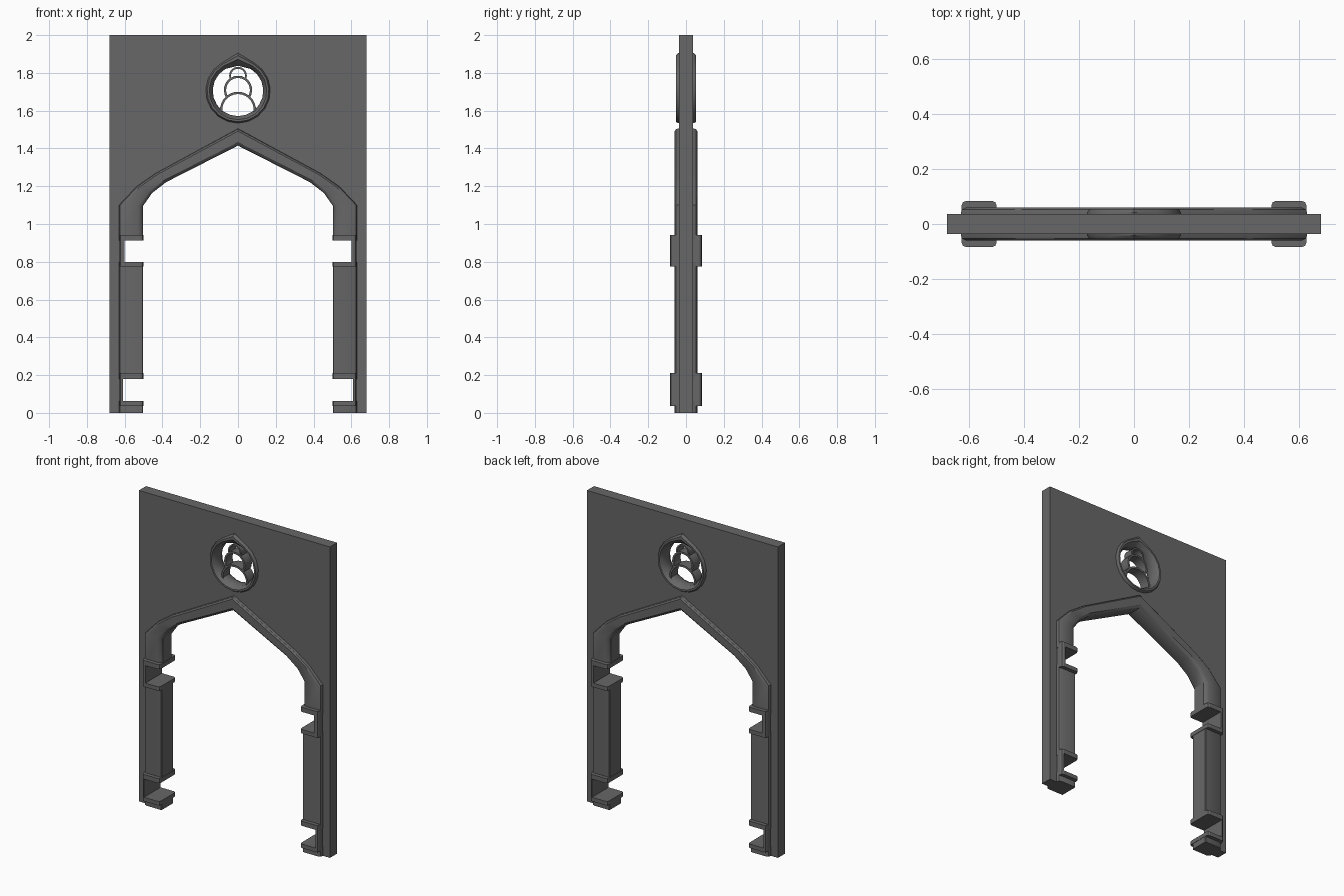
import bpy, bmesh, math
from mathutils import Vector

cube = bpy.data.objects.get("Cube")
if cube:
    bpy.data.objects.remove(cube, do_unlink=True)

stone = bpy.data.materials.new("dark grey stone")
stone.use_nodes = True
grey = (0.135, 0.135, 0.135, 1)
stone.diffuse_color = grey
stone.node_tree.nodes["Principled BSDF"].inputs["Base Color"].default_value = grey


def finish(bm, name, smooth=False):
    bmesh.ops.recalc_face_normals(bm, faces=bm.faces)
    mesh = bpy.data.meshes.new(name)
    bm.to_mesh(mesh)
    bm.free()
    mesh.materials.append(stone)
    obj = bpy.data.objects.new(name, mesh)
    bpy.context.collection.objects.link(obj)
    if smooth:
        bpy.ops.object.select_all(action='DESELECT')
        obj.select_set(True)
        bpy.context.view_layer.objects.active = obj
        bpy.ops.object.shade_smooth_by_angle(angle=math.radians(32))
    return obj


def band(name, inner, outer, section, closed=False, smooth=True):
    """Loft a section (t from inner to outer, y) between two x-z paths."""
    bm = bmesh.new()
    section = section + [(t, -y) for t, y in reversed(section)]
    rings = []
    for a, b in zip(inner, outer):
        ring = []
        for t, y in section:
            p = Vector(a).lerp(Vector(b), t)
            ring.append(bm.verts.new((p.x, y, p.y)))
        rings.append(ring)
    n = len(section)
    pairs = list(zip(rings, rings[1:]))
    if closed:
        pairs.append((rings[-1], rings[0]))
    else:
        bm.faces.new(rings[0])
        bm.faces.new(rings[-1])
    for r, s in pairs:
        for j in range(n):
            k = (j + 1) % n
            bm.faces.new((r[j], r[k], s[k], s[j]))
    return finish(bm, name, smooth)


def mirrored(half):
    """Complete a path that ends on the centre line."""
    return half + [(-x, z) for x, z in reversed(half[:-1])]


def arc(r, cz, start, end, steps):
    angles = [math.radians(start + (end - start) * i / steps) for i in range(steps + 1)]
    return [(r * math.cos(a), cz + r * math.sin(a)) for a in angles]


def drop(r, tip):
    """Round outline with a pointed top."""
    return arc(r, 1.705, 60, -240, 16) + [(0, tip)]


# Notches: bottom, top, depth in x
notches = [(0.063, 0.18, 0.61), (0.80, 0.913, 0.60)]

# Wall with arched doorway, jamb notches and window hole
half = [(0.68, 2), (0.68, 0), (0.53, 0)]
for z0, z1, x in notches:
    half += [(0.53, z0), (x, z0), (x, z1), (0.53, z1)]
half += [(0.53, 1.1), (0.48, 1.18), (0.40, 1.235), (0, 1.44)]
outline = half + [(-x, z) for x, z in reversed(half[:-1])]
bm = bmesh.new()
edges = []
for loop in (outline, drop(0.15, 1.865)):
    vs = [bm.verts.new((x, -0.036, z)) for x, z in loop]
    edges += [bm.edges.new((v, vs[i - 1])) for i, v in enumerate(vs)]
bmesh.ops.triangle_fill(bm, use_beauty=True, edges=edges, normal=(0, -1, 0))
ext = bmesh.ops.extrude_face_region(bm, geom=bm.faces[:], use_keep_orig=True)
bmesh.ops.translate(bm, vec=(0, 0.072, 0),
                    verts=[g for g in ext["geom"] if isinstance(g, bmesh.types.BMVert)])
finish(bm, "wall")

# Arch moulding, rounded on both edges
arch_in = mirrored([(0.503, 0.913), (0.503, 1.095), (0.455, 1.164), (0.38, 1.222), (0, 1.415)])
arch_out = mirrored([(0.63, 0.913), (0.63, 1.10), (0.535, 1.20), (0.434, 1.27), (0, 1.505)])
band("arch_moulding", arch_in, arch_out,
     [(0, -0.042), (0.07, -0.053), (0.2, -0.06), (0.85, -0.06), (0.96, -0.053), (1, -0.042)])

# Jamb mouldings between the notches, and the brackets around them
for side, s in (("left", 1), ("right", -1)):
    for part, z0, z1 in (("foot", 0, notches[0][0]), ("shaft", notches[0][1], notches[1][0])):
        band(f"{side}_jamb_{part}", [(s * 0.502, z0), (s * 0.502, z1)],
             [(s * 0.63, z0), (s * 0.63, z1)],
             [(0, -0.057), (0.03, -0.06), (0.85, -0.06), (0.96, -0.053), (1, -0.042)])

    for part, (z0, z1, x) in zip(("lower", "upper"), notches):
        a, b = z0 - 0.026, z1 + 0.03
        bm = bmesh.new()
        shape = [(0.5, a), (0.627, a), (0.627, b), (0.5, b), (0.5, z1), (x, z1), (x, z0), (0.5, z0)]
        face = bm.faces.new([bm.verts.new((s * px, -0.084, pz)) for px, pz in shape])
        ext = bmesh.ops.extrude_face_region(bm, geom=[face], use_keep_orig=True)
        bmesh.ops.translate(bm, vec=(0, 0.168, 0),
                            verts=[g for g in ext["geom"] if isinstance(g, bmesh.types.BMVert)])
        ends = [e for e in bm.edges
                if abs(e.verts[0].co.z - e.verts[1].co.z) > 0.01
                and all(abs(v.co.x) < 0.51 or abs(v.co.x) > 0.62 for v in e.verts)]
        bmesh.ops.bevel(bm, geom=ends, offset=0.016, segments=2, profile=0.5, affect='EDGES')
        finish(bm, f"{side}_{part}_bracket")

# Window surround
band("window_surround", drop(0.134, 1.838), drop(0.171, 1.905),
     [(0, -0.025), (0.35, -0.046), (0.5, -0.054), (0.8, -0.054), (1, -0.042)], closed=True)

# Window tracery: three stacked arches
for name, cz, r, thick, dip in (("lower", 1.605, 0.095, 0.012, 20),
                                ("middle", 1.71, 0.075, 0.012, 35),
                                ("upper", 1.785, 0.047, 0.01, 30)):
    band(f"{name}_tracery_arch", arc(r - thick, cz, -dip, 180 + dip, 16),
         arc(r, cz, -dip, 180 + dip, 16), [(0, -0.034), (1, -0.034)])
